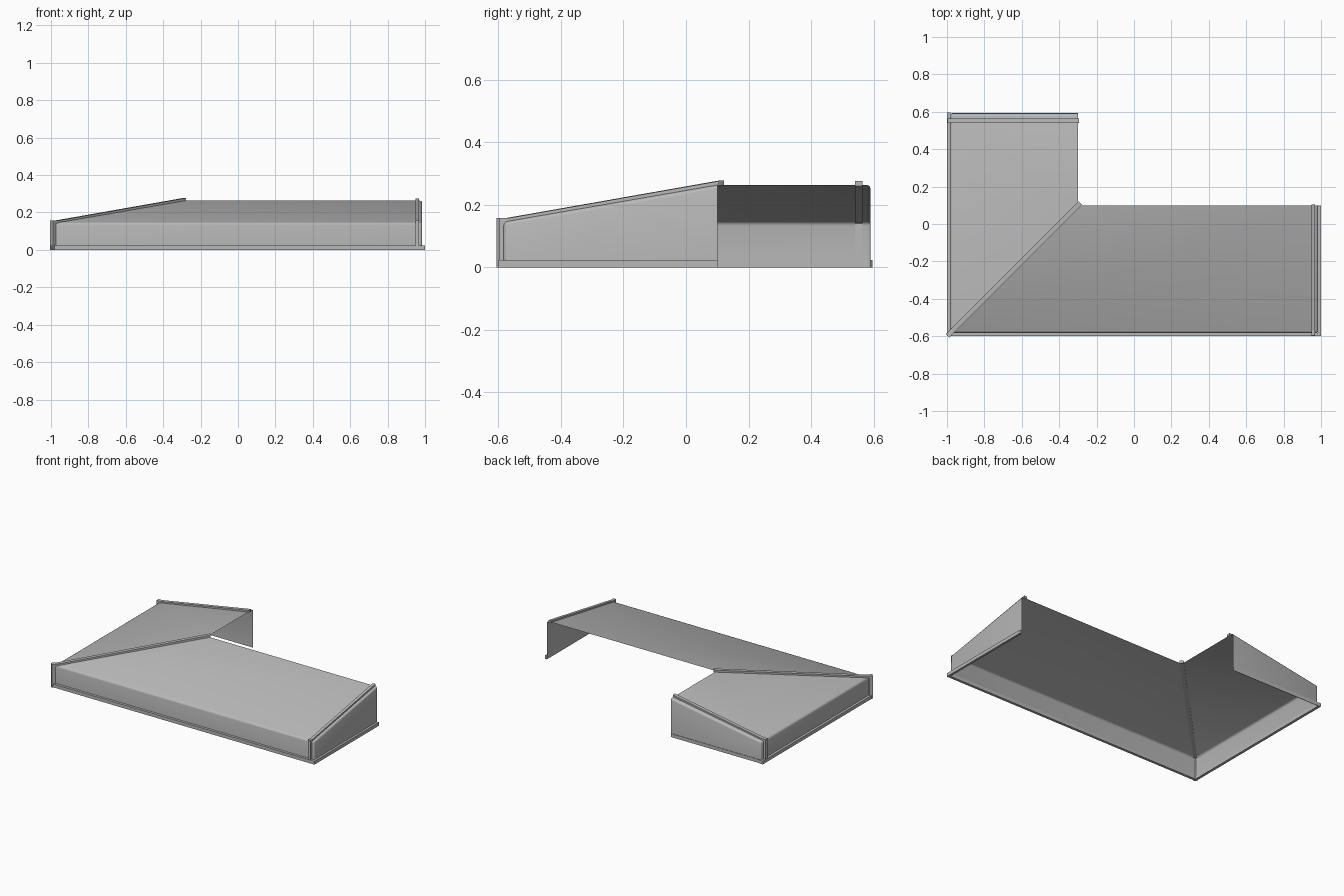
import bpy, bmesh
from mathutils import Vector

if "Cube" in bpy.data.objects:
    bpy.data.objects.remove(bpy.data.objects["Cube"])

grey = bpy.data.materials.new("mid grey")
grey.use_nodes = True
colour = (0.48, 0.48, 0.48, 1)
grey.diffuse_color = colour
grey.node_tree.nodes["Principled BSDF"].inputs["Base Color"].default_value = colour

SPAN = 0.70                  # depth of each wing
LONG, SHORT = 1.985, 1.19    # wing lengths to the end walls
EAVE, RIDGE = 0.145, 0.263   # roof heights
IN = 0.017                   # setback of walls behind the base trim


def place(u, v, z, swap=False):
    """u runs along a wing, v across it; swap gives the side wing."""
    return Vector((v - 1, u - 0.6, z)) if swap else Vector((u - 1, v - 0.6, z))


def finish(name, bm):
    mesh = bpy.data.meshes.new(name)
    bm.to_mesh(mesh)
    bm.free()
    mesh.materials.append(grey)
    obj = bpy.data.objects.new(name, mesh)
    bpy.context.collection.objects.link(obj)
    return obj


def prism(name, ring_a, ring_b):
    bm = bmesh.new()
    a = [bm.verts.new(p) for p in ring_a]
    b = [bm.verts.new(p) for p in ring_b]
    n = len(a)
    bm.faces.new(a)
    bm.faces.new(b[::-1])
    for i in range(n):
        j = (i + 1) % n
        bm.faces.new((a[i], b[i], b[j], a[j]))
    bmesh.ops.recalc_face_normals(bm, faces=bm.faces)
    return finish(name, bm)


def box(name, u0, u1, v0, v1, z0, z1, swap=False):
    corners = [(v0, z0), (v1, z0), (v1, z1), (v0, z1)]
    return prism(name, [place(u0, v, z, swap) for v, z in corners],
                 [place(u1, v, z, swap) for v, z in corners])


# Open shell: outer wall, sloping roof and end wall of each wing
def shell(name, length, swap):
    bm = bmesh.new()
    def vert(u, v, z):
        return bm.verts.new(place(u, v, z, swap))
    foot_a, foot_b = vert(IN, IN, 0), vert(length, IN, 0)
    eave_a, eave_b = vert(IN, IN, EAVE), vert(length, IN, EAVE)
    top_a, top_b = vert(SPAN, SPAN, RIDGE), vert(length, SPAN, RIDGE)
    foot_c = vert(length, SPAN, 0)
    faces = [(foot_a, foot_b, eave_b, eave_a),
             (eave_a, eave_b, top_b, top_a),
             (foot_b, foot_c, top_b, eave_b)]
    for f in faces:
        bm.faces.new(f[::-1] if swap else f)
    # soften the folds between wall, roof and end
    folds = [e for e in bm.edges if len(e.link_faces) == 2]
    bmesh.ops.bevel(bm, geom=folds, offset=0.012, segments=3,
                    profile=0.5, affect='EDGES')
    obj = finish(name, bm)
    bpy.ops.object.select_all(action='DESELECT')
    obj.select_set(True)
    bpy.context.view_layer.objects.active = obj
    bpy.ops.object.shade_smooth_by_angle(angle=0.6)


# Raised trim section: up the wall, then along the roof slope
def trim_section(reach):
    top = 0.157 + (reach - 0.03) * 0.176
    return [(0.003, 0), (0.003, 0.157), (0.03, 0.157), (reach, top),
            (reach, top - 0.016), (0.019, 0.142), (0.019, 0)]


for name, length, swap, trim in (("front_wing", LONG, False, (1.949, 1.969)),
                                 ("side_wing", SHORT, True, (1.14, 1.164))):
    shell(name + "_shell", length, swap)
    section = trim_section(SPAN + 0.005)
    prism(name + "_roof_trim", [place(trim[0], v, z, swap) for v, z in section],
          [place(trim[1], v, z, swap) for v, z in section])
    box(name + "_base_trim", 0, length + 0.006, 0, 0.018, 0, 0.023, swap)

# Base strips under the end walls
box("front_wing_end_base", LONG, 2.0, 0, SPAN, 0, 0.023)
box("side_wing_end_base", SHORT, SHORT + 0.003, 0, SPAN, 0, 0.023, True)

# Diagonal trim over the hip and outer corner
side = Vector((0.009, -0.009, 0))
hip = [place(v, v, z) for v, z in trim_section(SPAN + 0.012)]
prism("hip_trim", [p + side for p in hip], [p - side for p in hip])
